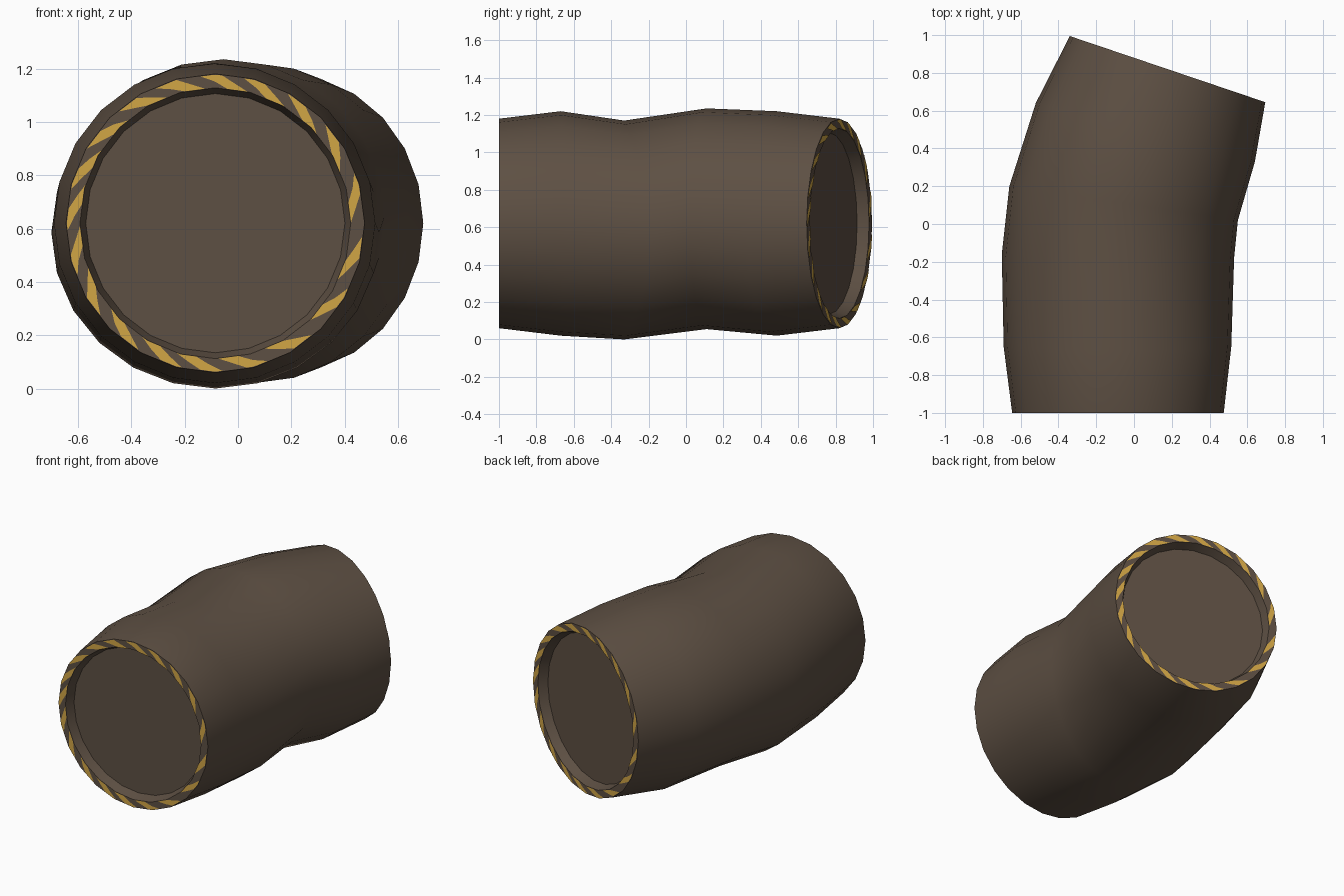
import bpy, bmesh, math
from mathutils import Vector

if "Cube" in bpy.data.objects:
    bpy.data.objects.remove(bpy.data.objects["Cube"])

N = 24  # sides of the pipe


def material(name, rgb):
    m = bpy.data.materials.new(name)
    m.diffuse_color = (*rgb, 1)
    m.use_nodes = True
    m.node_tree.nodes["Principled BSDF"].inputs["Base Color"].default_value = m.diffuse_color
    return m


BROWN = material("dark brown", (0.110, 0.079, 0.056))
GOLD = material("gold", (0.64, 0.38, 0.06))


def make_object(name, bm, mat, smooth=False):
    bmesh.ops.recalc_face_normals(bm, faces=bm.faces)
    me = bpy.data.meshes.new(name)
    bm.to_mesh(me)
    bm.free()
    me.materials.append(mat)
    ob = bpy.data.objects.new(name, me)
    bpy.context.collection.objects.link(ob)
    if smooth:
        bpy.ops.object.select_all(action='DESELECT')
        ob.select_set(True)
        bpy.context.view_layer.objects.active = ob
        bpy.ops.object.shade_smooth_by_angle(angle=math.radians(32))
    return ob


# Cross-sections: left x,y / right x,y / bottom z / top z / y shift of top and bottom
SECTIONS = [
    (-.645, -1.0, .475, -1.0, .06, 1.18, 0),
    (-.69, -.65, .515, -.65, .02, 1.22, -.02),
    (-.70, -.16, .53, -.18, .0, 1.17, -.16),
    (-.66, .20, .55, .02, .055, 1.235, 0),
    (-.52, .64, .64, .33, .02, 1.22, 0),
    (-.34, .995, .695, .645, .06, 1.18, 0),
]


def section_point(s, a, scale=1.0, inward=Vector((0, 0, 0))):
    lx, ly, rx, ry, zb, zt, dy = s
    c = Vector(((lx + rx) / 2, (ly + ry) / 2, (zb + zt) / 2))
    u = Vector(((rx - lx) / 2, (ry - ly) / 2, 0))
    v = Vector((0, 0, (zt - zb) / 2))
    p = c + scale * (u * math.cos(a) + v * math.sin(a))
    p.y += dy * math.sin(a) ** 2
    return p + inward


def axis_of(s):
    return Vector((s[1] - s[3], s[2] - s[0], 0)).normalized()


# Bent pipe body with rims, recess walls and end discs
HOLE, DISC, DEPTH = 0.907, 0.868, 0.06
front, back = SECTIONS[0], SECTIONS[-1]
f_in, b_in = axis_of(front) * DEPTH, axis_of(back) * -DEPTH
none = Vector((0, 0, 0))
loops = [(front, DISC, f_in), (front, HOLE, none)]
loops += [(s, 1.0, none) for s in SECTIONS]
loops += [(back, HOLE, none), (back, DISC, b_in)]

bm = bmesh.new()
rings = [[bm.verts.new(section_point(s, 2 * math.pi * i / N, k, off)) for i in range(N)]
         for s, k, off in loops]
for r0, r1 in zip(rings, rings[1:]):
    for i in range(N):
        j = (i + 1) % N
        bm.faces.new((r0[i], r0[j], r1[j], r1[i]))
bm.faces.new(rings[0])
bm.faces.new(rings[-1])
make_object("pipe_body", bm, BROWN, smooth=True)

# Slanted gold stripes on both rims, at these angles in degrees
ANGLES = [104, 86, 69, 51, 32, 10, -15, -36, -59, -79, -97, -113, -131,
          -151, -169, 173, 157, 140, 121]


def polygon_factor(a):
    step = 2 * math.pi / N
    return math.cos(step / 2) / math.cos(a % step - step / 2)


def stripes(name, s, outward, flip):
    bm = bmesh.new()
    steps = 4
    for deg in ANGLES:
        rows = []
        for k, shift in ((0.995, 5.5), (0.95, 0), (HOLE + .002, -5.5)):
            row = []
            for i in range(steps + 1):
                a = math.radians(deg + shift + (i / steps - 0.5) * 8.5)
                if flip:
                    a = math.pi - a
                row.append(bm.verts.new(
                    section_point(s, a, k * polygon_factor(a), outward * 0.003)))
            rows.append(row)
        for r0, r1 in zip(rows, rows[1:]):
            for i in range(steps):
                f = bm.faces.new((r0[i], r0[i + 1], r1[i + 1], r1[i]))
                f.normal_update()
                if f.normal.dot(outward) < 0:
                    f.normal_flip()
    me = bpy.data.meshes.new(name)
    bm.to_mesh(me)
    bm.free()
    me.materials.append(GOLD)
    bpy.context.collection.objects.link(bpy.data.objects.new(name, me))


stripes("front_rim_stripes", front, -axis_of(front), False)
stripes("back_rim_stripes", back, axis_of(back), True)
